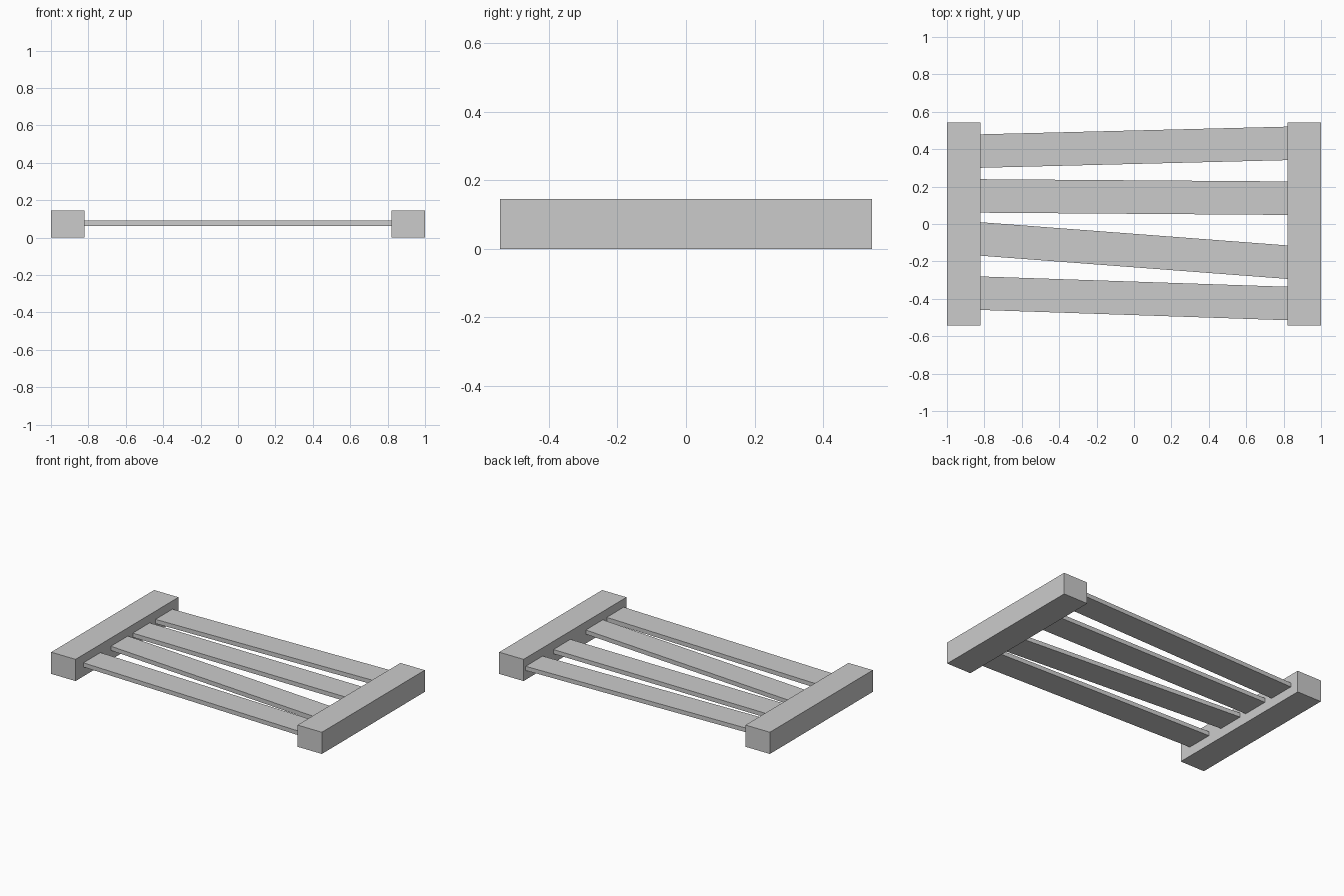
import bpy, bmesh

if "Cube" in bpy.data.objects:
    bpy.data.objects.remove(bpy.data.objects["Cube"])


def prism(name, outline, z0, z1):
    """Extrude a flat outline between two heights."""
    bm = bmesh.new()
    face = bm.faces.new([bm.verts.new((x, y, z0)) for x, y in outline])
    ext = bmesh.ops.extrude_face_region(bm, geom=[face])
    top = [v for v in ext["geom"] if isinstance(v, bmesh.types.BMVert)]
    bmesh.ops.translate(bm, verts=top, vec=(0, 0, z1 - z0))
    bmesh.ops.recalc_face_normals(bm, faces=bm.faces)
    mesh = bpy.data.meshes.new(name)
    bm.to_mesh(mesh)
    bm.free()
    obj = bpy.data.objects.new(name, mesh)
    bpy.context.collection.objects.link(obj)
    return obj


# End rails
INNER, HALF_Y = 0.82, 0.543
for side, s in (("left", -1), ("right", 1)):
    prism(f"{side}_rail",
          [(s * INNER, -HALF_Y), (s, -HALF_Y), (s, HALF_Y), (s * INNER, HALF_Y)],
          0, 0.145)

# Uneven slats: centre y at the left and right rail, ends set slightly into the rails
HALF_W, TUCK = 0.0895, 0.01
slats = [(0.39, 0.431), (0.15, 0.138), (-0.08, -0.204), (-0.37, -0.425)]
for i, (yl, yr) in enumerate(slats, 1):
    d = (yr - yl) / (2 * INNER) * TUCK
    x, yl, yr = INNER + TUCK, yl - d, yr + d
    prism(f"slat_{i}",
          [(-x, yl - HALF_W), (x, yr - HALF_W), (x, yr + HALF_W), (-x, yl + HALF_W)],
          0.062, 0.09)
